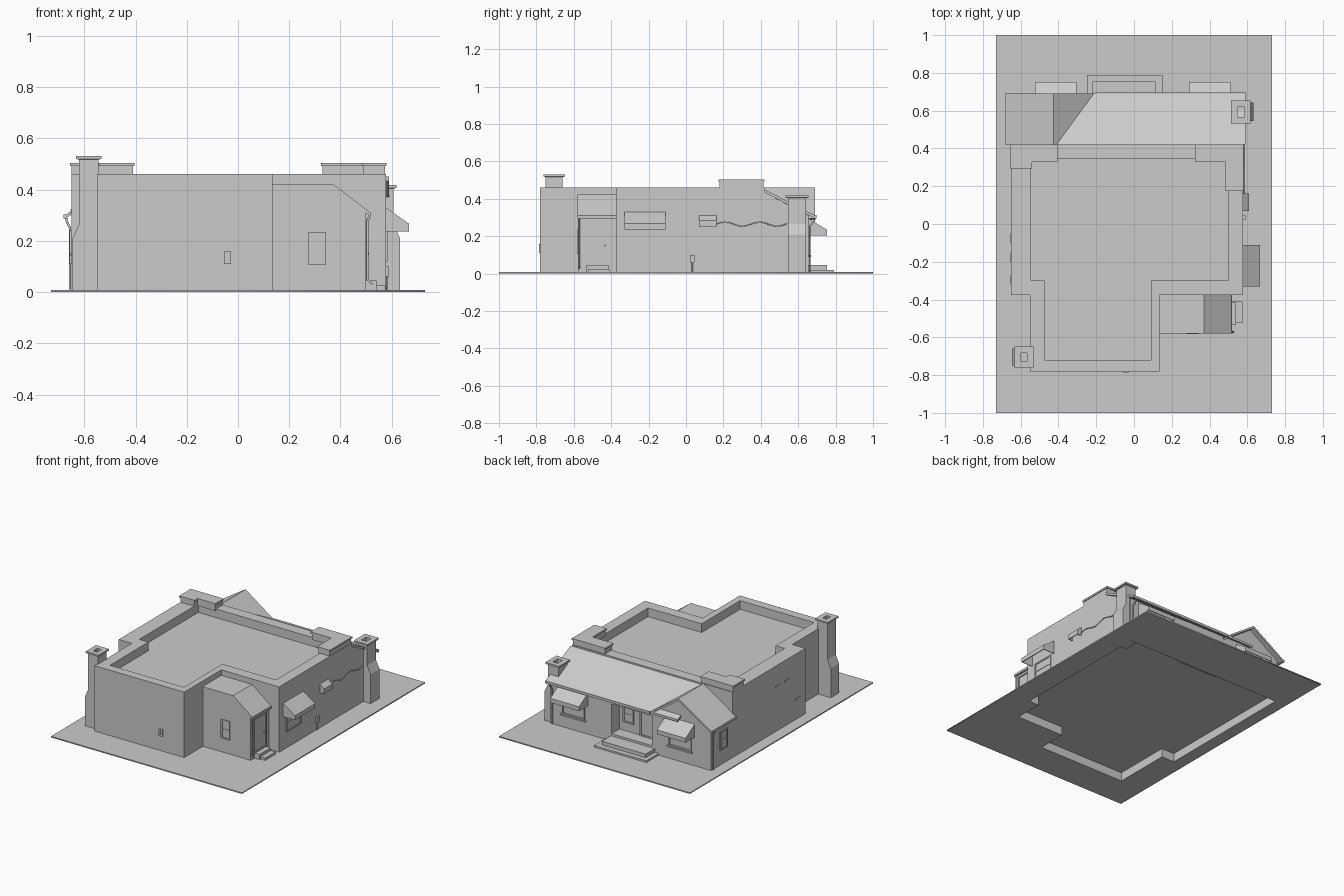
import bpy, bmesh, math
from mathutils import Vector

if "Cube" in bpy.data.objects:
    bpy.data.objects.remove(bpy.data.objects["Cube"])

FLOOR = 0.06
PLACE = {'x': lambda p, t: (t, p[0], p[1]),
         'y': lambda p, t: (p[0], t, p[1]),
         'z': lambda p, t: (p[0], p[1], t)}


def loft(name, loops, caps=True):
    """Skin a list of equally sized point loops."""
    bm = bmesh.new()
    rings = [[bm.verts.new(p) for p in lp] for lp in loops]
    n = len(rings[0])
    for a, b in zip(rings, rings[1:]):
        for i in range(n):
            j = (i + 1) % n
            bm.faces.new((a[i], a[j], b[j], b[i]))
    if caps:
        bm.faces.new(rings[0])
        bm.faces.new(rings[-1])
    bmesh.ops.recalc_face_normals(bm, faces=bm.faces)
    me = bpy.data.meshes.new(name)
    bm.to_mesh(me)
    bm.free()
    ob = bpy.data.objects.new(name, me)
    bpy.context.collection.objects.link(ob)
    return ob


def level(poly, z):
    return [(x, y, z) for x, y in poly]


def ext(name, pts, axis, a, b):
    """Extrude a flat profile along an axis from a to b."""
    f = PLACE[axis]
    return loft(name, [[f(p, a) for p in pts], [f(p, b) for p in pts]])


def rect(x0, x1, y0, y1):
    return [(x0, y0), (x1, y0), (x1, y1), (x0, y1)]


def box(name, x0, x1, y0, y1, z0, z1):
    return ext(name, rect(x0, x1, y0, y1), 'z', z0, z1)


def inset(poly, d):
    """Shrink a counter-clockwise right-angled outline."""
    out = []
    for i, p in enumerate(poly):
        p, q, r = Vector(p), Vector(poly[i - 1]), Vector(poly[(i + 1) % len(poly)])
        e, f = (p - q).normalized(), (r - p).normalized()
        out.append((p.x - (e.y + f.y) * d, p.y + (e.x + f.x) * d))
    return out


def curve(name, dim, lines, cyclic, **props):
    cu = bpy.data.curves.new(name, 'CURVE')
    cu.dimensions = dim
    for k, v in props.items():
        setattr(cu, k, v)
    for pts in lines:
        sp = cu.splines.new('POLY')
        sp.points.add(len(pts) - 1)
        for q, p in zip(sp.points, pts):
            q.co = (*p, 1)
        sp.use_cyclic_u = cyclic
    ob = bpy.data.objects.new(name, cu)
    bpy.context.collection.objects.link(ob)
    return ob


def pipe(name, pts, r=0.005):
    return curve(name, '3D', [pts], False, bevel_depth=r, bevel_resolution=1, use_fill_caps=True)


def opening(name, axis, wall, sign, a, b, z0, z1, bars=True):
    """Framed window or door standing just proud of a wall."""
    t = 0.009
    w = wall - sign * 0.004
    def part(n, p, q, u, v, d):
        ext(f"{name}_{n}", rect(p, q, u, v), axis, w, wall + sign * d)
    part("panel", a + t, b - t, z0 + t, z1 - t, 0.002)
    part("jamb_a", a, a + t, z0, z1, 0.007)
    part("jamb_b", b - t, b, z0, z1, 0.007)
    part("sill", a + t, b - t, z0, z0 + t, 0.007)
    part("head", a + t, b - t, z1 - t, z1, 0.007)
    if bars:
        m = (z0 + z1) / 2
        part("bar", a + t, b - t, m - 0.003, m + 0.003, 0.005)


def awning(name, axis, wall, depth, a, b, z0, z1, lip):
    """Sloped canopy with front valance and closed ends."""
    s, e = 0.006, wall + depth
    ext(name + "_canopy", [(wall, z1), (e, z0 + lip), (e, z0), (e - s, z0),
                           (e - s, z0 + lip - s), (wall, z1 - s)], axis, a, b)
    side = [(wall, z1 - s), (e - s, z0 + lip - s), (e - s, z0), (wall, z0)]
    ext(name + "_end_a", side, axis, a, a + 0.004)
    ext(name + "_end_b", side, axis, b - 0.004, b)


def chimney(name, x0, x1, base_x0, base_x1, y0, y1, top):
    c, h = 0.012, 0.022
    up, base = rect(x0, x1, y0, y1), rect(base_x0, base_x1, y0, y1)
    cap, hole = rect(x0 - c, x1 + c, y0 - c, y1 + c), rect(x0 + h, x1 - h, y0 + h, y1 - h)
    steps = [(base, 0), (base, 0.21), (up, 0.265), (up, top - 0.013), (cap, top - 0.011),
             (cap, top), (hole, top), (hole, top - 0.06)]
    loft(name, [level(p, z) for p, z in steps])


# Ground slab with the building's footprint cut out, and foundation
foot = [(-.55, -.78), (.135, -.78), (.135, -.575), (.5, -.575), (.5, -.375),
        (.577, -.375), (.577, .655), (-.65, .655), (-.65, -.375), (-.55, -.375)]
lot = curve("ground_slab", '2D', [level(rect(-.73, .73, -1, 1), 0), level(inset(foot, .004), 0)],
            True, fill_mode='BOTH', extrude=0.004)
lot.location.z = 0.004
rim = inset(foot, 0.008)
loft("foundation", [level(rim, FLOOR), level(rim, 0), level(foot, 0), level(foot, FLOOR)])

# Main block with parapet and sunken flat roof
outer = [(-.55, -.78), (.135, -.78), (.135, -.375), (.577, -.375),
         (.577, .42), (-.65, .42), (-.65, -.375), (-.55, -.375)]
inner = [(-.475, -.72), (.09, -.72), (.09, -.30), (.5, -.30),
         (.5, .345), (-.545, .345), (-.545, -.3), (-.475, -.3)]
loft("main_block", [level(outer, FLOOR), level(outer, .46), level(inner, .46), level(inner, .40)])

# Raised parapet corners with caps
left_l = [(-.65, .30), (-.545, .30), (-.545, .335), (-.41, .335), (-.41, .415), (-.65, .415)]
right_l = [(.33, .335), (.49, .335), (.49, .18), (.573, .18), (.573, .415), (.33, .415)]
for side, poly in (("left", left_l), ("right", right_l)):
    ext(f"{side}_parapet_corner", poly, 'z', .45, .492)
    ext(f"{side}_parapet_cap", inset(poly, -.006), 'z', .492, .504)

# Side entry wing
ext("entry_wing", [(.135, FLOOR), (.5, FLOOR), (.5, .31), (.367, .41), (.135, .41)],
    'y', -.575, -.375)
ext("entry_roof", [(.135, .422), (.37, .422), (.515, .312), (.515, .298), (.366, .409), (.135, .409)],
    'y', -.58, -.375)
box("entry_gutter", .507, .52, -.58, -.375, .296, .311)
opening("entry_window", 'y', -.575, -1, .275, .343, .105, .235)
opening("entry_door", 'x', .5, 1, -.555, -.41, .045, .285, False)
box("entry_door_handle", .5, .512, -.437, -.43, .145, .155)
box("entry_step_lower", .5, .575, -.525, -.41, 0, .025)
box("entry_step_upper", .5, .54, -.535, -.415, 0, .045)

# Rear wing around a recessed porch
slope = [(.42, FLOOR), (.655, FLOOR), (.655, .31), (.42, .435)]
ext("rear_room", slope, 'x', .11, .577)
ext("porch_back_wall", [(.42, FLOOR), (.57, FLOOR), (.57, .355), (.42, .435)], 'x', -.2, .11)
ext("porch_floor", rect(-.2, .11, .57, .655), 'z', FLOOR - .01, FLOOR)
box("porch_header", -.2, .11, .63, .655, .265, .312)
ext("gable_room", [(-.65, FLOOR), (-.2, FLOOR), (-.2, .295), (-.425, .445), (-.65, .30)],
    'y', .42, .655)
ext("rear_roof", [(.42, .45), (.69, .312), (.69, .296), (.42, .434)], 'x', -.42, .59)
ext("gable_roof", [(-.675, .30), (-.425, .46), (-.21, .31), (-.21, .296), (-.425, .444), (-.675, .286)],
    'y', .42, .69)
box("rear_gutter", -.21, .59, .684, .697, .296, .313)
box("gable_gutter", -.682, -.668, .42, .69, .286, .302)
opening("porch_door", 'y', .57, 1, -.15, -.05, FLOOR, .25, False)
opening("porch_window", 'y', .57, 1, 0, .08, .12, .24)
box("porch_step_lower", -.25, .15, .65, .79, 0, .02)
box("porch_step_upper", -.22, .115, .65, .755, 0, .045)

# Rear windows with awnings
for name, a, b in (("gable", -.525, -.305), ("rear", .29, .51)):
    opening(name + "_window", 'y', .655, 1, a + .025, b - .025, .10, .24)
    box(name + "_window_sill", a + .015, b - .015, .65, .668, .09, .10)
    awning(name + "_awning", 'x', .655, .098, a, b, .205, .295, .03)
opening("gable_side_window", 'x', -.65, -1, .48, .56, .11, .24)

# Right wall: awnings, windows, meter and cable
awning("side_awning", 'y', .577, .09, -.33, -.11, .237, .33, .03)
opening("side_window", 'x', .577, 1, -.3, -.14, .12, .24)
awning("small_awning", 'y', .577, .033, .07, .162, .25, .31, .035)
cable = [(.581, .16 + .38 * i / 16, .265 + .011 * math.sin(i * .8)) for i in range(17)]
pipe("wall_cable", cable, .003)
box("meter_box", .575, .59, .022, .046, .06, .1)
pipe("meter_pipe", [(.582, .034, .0), (.582, .034, .065)], .004)

# Front and left wall vents
opening("front_vent", 'y', -.78, -1, -.055, -.028, .11, .158, False)
for i, (y, z) in enumerate(((-.2, .31), (-.1, .31), (-.32, .14))):
    box(f"left_vent_{i}", -.654, -.64, y, y + .05, z, z + .012)

# Chimneys
chimney("front_chimney", -.62, -.545, -.645, -.545, -.75, -.66, .53)
chimney("rear_chimney", .525, .606, .525, .633, .545, .642, .417)

# Downspouts
pipe("gable_downspout", [(-.672, .64, .295), (-.668, .64, .275), (-.656, .64, .25), (-.656, .64, .01)])
pipe("rear_downspout", [(.56, .69, .3), (.56, .685, .28), (.56, .661, .255), (.56, .661, .01)])
pipe("entry_downspout", [(.514, -.572, .3), (.506, -.572, .275), (.506, -.572, .05), (.525, -.572, .03)])

# Turn the curve parts into meshes
bpy.ops.object.select_all(action='DESELECT')
for ob in bpy.context.scene.objects:
    if ob.type == 'CURVE':
        ob.select_set(True)
        bpy.context.view_layer.objects.active = ob
bpy.ops.object.convert(target='MESH')
